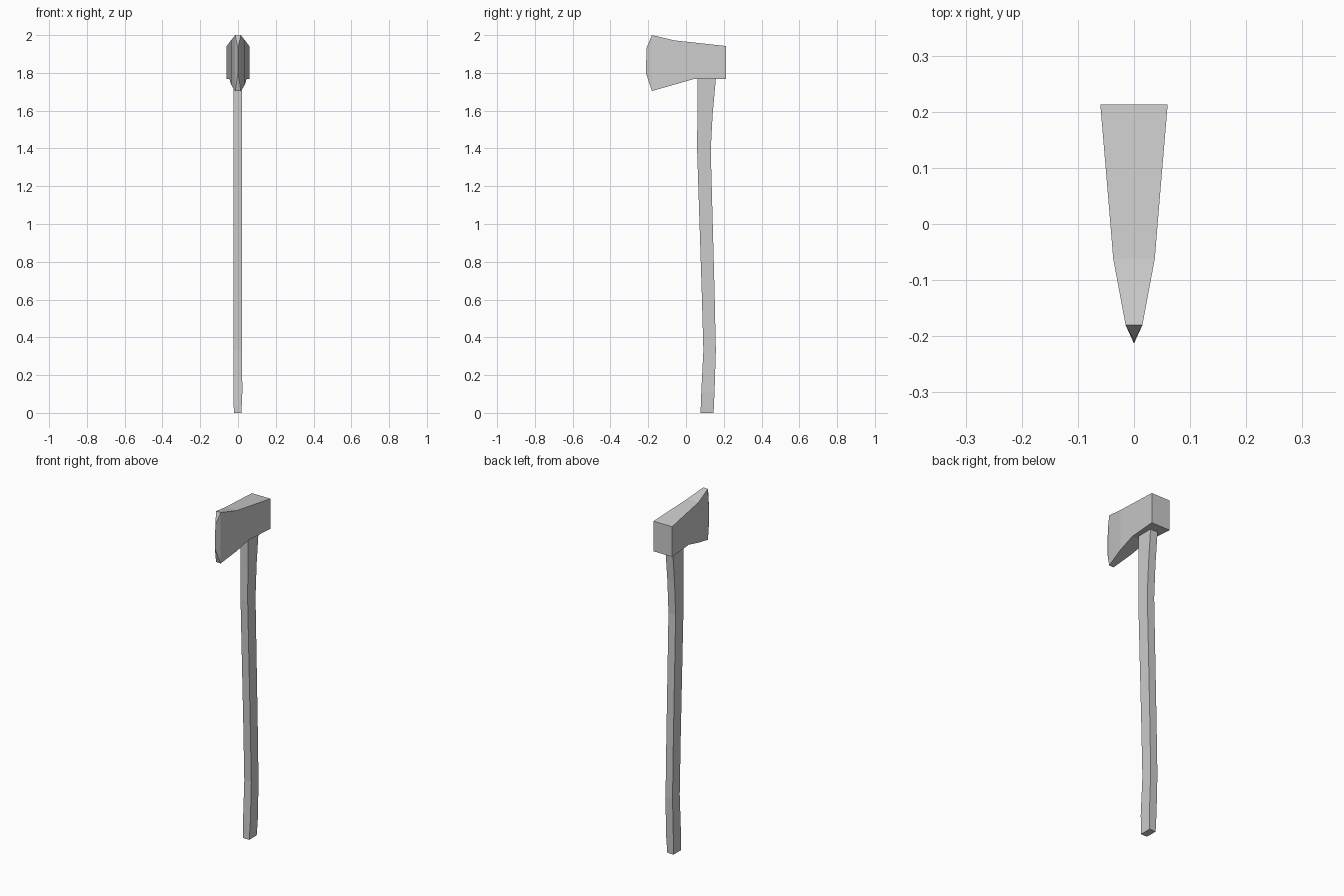
import bpy, bmesh

if "Cube" in bpy.data.objects:
    bpy.data.objects.remove(bpy.data.objects["Cube"])


def loft(name, rings):
    """Join four-cornered rings into a closed, flat-shaded solid."""
    bm = bmesh.new()
    loops = [[bm.verts.new(p) for p in ring] for ring in rings]
    for a, b in zip(loops, loops[1:]):
        for i in range(4):
            j = (i + 1) % 4
            bm.faces.new((a[i], a[j], b[j], b[i]))
    bm.faces.new(loops[0])
    bm.faces.new(loops[-1])
    # collapse the zero-width ring into the sharp edge
    bmesh.ops.remove_doubles(bm, verts=bm.verts, dist=0.0005)
    bmesh.ops.dissolve_degenerate(bm, dist=0.0005, edges=bm.edges)
    bmesh.ops.recalc_face_normals(bm, faces=bm.faces)
    mesh = bpy.data.meshes.new(name)
    bm.to_mesh(mesh)
    bm.free()
    obj = bpy.data.objects.new(name, mesh)
    bpy.context.collection.objects.link(obj)
    return obj


# Axe head, poll to cutting edge: y at bottom, y at top, z bottom, z top, half width
head_stations = [
    (0.213, 0.213, 1.767, 1.942, 0.060),
    (0.040, 0.040, 1.767, 1.961, 0.0454),
    (-0.062, -0.062, 1.738, 1.972, 0.037),
    (-0.180, -0.180, 1.704, 2.000, 0.015),
    (-0.213, -0.208, 1.800, 1.934, 0.0),
]
loft("axe_head", [
    [(-w, yb, zb), (w, yb, zb), (w, yt, zt), (-w, yt, zt)]
    for yb, yt, zb, zt, w in head_stations
])

# Curved handle, bottom to top: z, front y, back y, left x, right x
handle_stations = [
    (0.000, 0.077, 0.146, -0.022, 0.018),
    (0.110, 0.081, 0.151, -0.024, 0.023),
    (0.330, 0.092, 0.158, -0.024, 0.021),
    (0.650, 0.083, 0.151, -0.024, 0.021),
    (1.390, 0.059, 0.131, -0.025, 0.021),
    (1.580, 0.060, 0.141, -0.025, 0.021),
    (1.790, 0.060, 0.160, -0.025, 0.022),
]
loft("handle", [
    [(x0, y0, z), (x1, y0, z), (x1, y1, z), (x0, y1, z)]
    for z, y0, y1, x0, x1 in handle_stations
])
